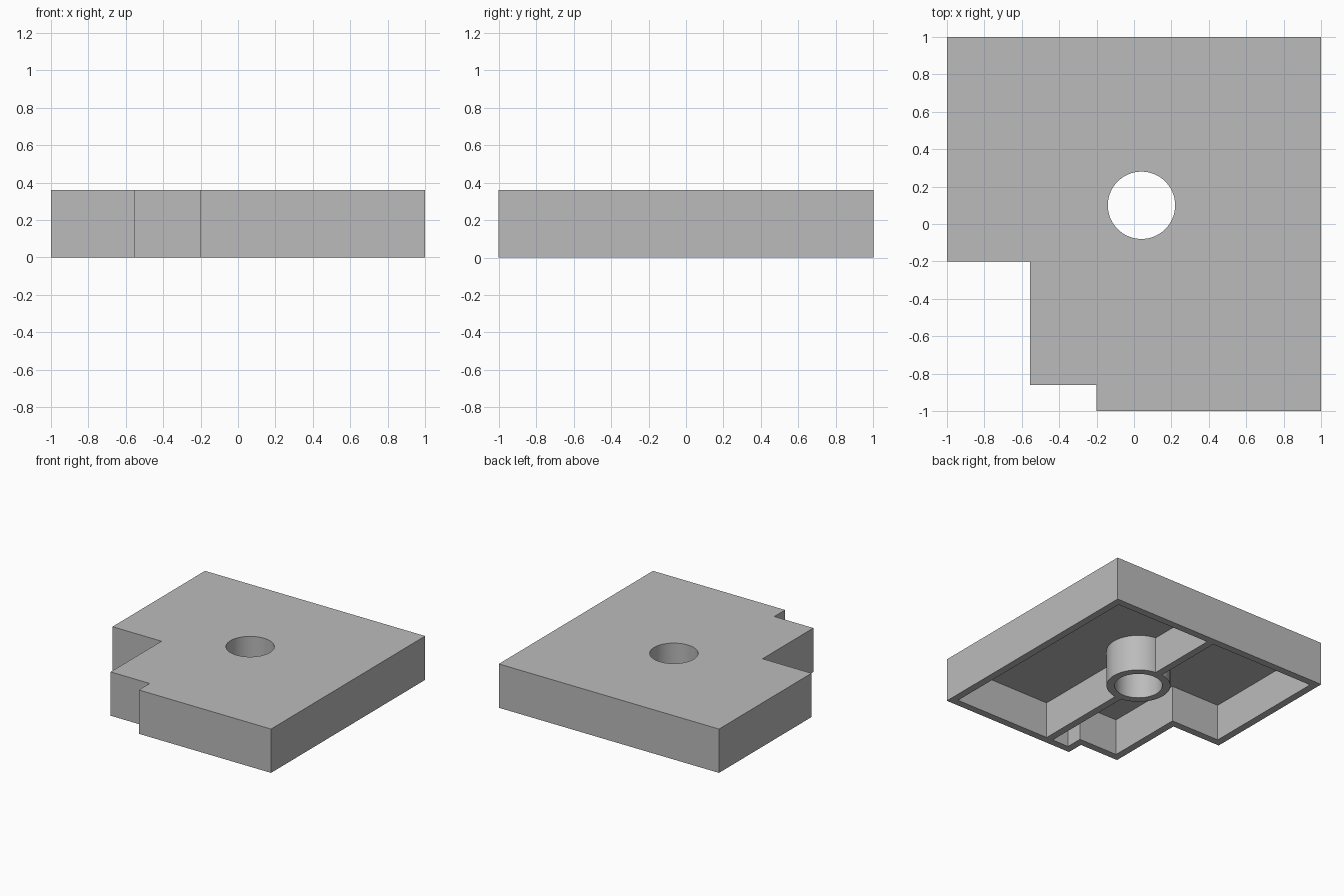
import bpy, bmesh, math

cube = bpy.data.objects.get("Cube")
if cube:
    bpy.data.objects.remove(cube, do_unlink=True)

HEIGHT, WALL = 0.36, 0.06
HOLE_X, HOLE_Y, HOLE_R = 0.04, 0.10, 0.18

grey = bpy.data.materials.new("plain_grey")
grey.use_nodes = True
colour = (0.5, 0.5, 0.5, 1)
grey.diffuse_color = colour
grey.node_tree.nodes["Principled BSDF"].inputs["Base Color"].default_value = colour


def prism(name, outline, z0, z1):
    """Extrude a counter-clockwise outline from z0 to z1."""
    bm = bmesh.new()
    face = bm.faces.new([bm.verts.new((x, y, z0)) for x, y in outline])
    top = bmesh.ops.extrude_face_region(bm, geom=[face])["geom"]
    verts = [v for v in top if isinstance(v, bmesh.types.BMVert)]
    bmesh.ops.translate(bm, verts=verts, vec=(0, 0, z1 - z0))
    bmesh.ops.recalc_face_normals(bm, faces=bm.faces)
    mesh = bpy.data.meshes.new(name)
    bm.to_mesh(mesh)
    bm.free()
    mesh.materials.append(grey)
    obj = bpy.data.objects.new(name, mesh)
    bpy.context.collection.objects.link(obj)
    return obj


def rectangle(x0, x1, y0, y1):
    return [(x0, y0), (x1, y0), (x1, y1), (x0, y1)]


def circle(radius, sides=64):
    angles = [2 * math.pi * i / sides for i in range(sides)]
    return [(HOLE_X + radius * math.cos(a), HOLE_Y + radius * math.sin(a)) for a in angles]


def inset(outline, d):
    """Move every edge of a right-angled outline inward by d."""
    result = []
    for i, (x, y) in enumerate(outline):
        shift = [0, 0]
        for (ax, ay), (bx, by) in ((outline[i - 1], (x, y)),
                                   ((x, y), outline[(i + 1) % len(outline)])):
            length = math.hypot(bx - ax, by - ay)
            shift[0] -= d * (by - ay) / length
            shift[1] += d * (bx - ax) / length
        result.append((x + shift[0], y + shift[1]))
    return result


def combine(target, tool, operation):
    mod = target.modifiers.new(tool.name, "BOOLEAN")
    mod.operation, mod.object, mod.solver = operation, tool, "EXACT"
    bpy.context.view_layer.objects.active = target
    bpy.ops.object.modifier_apply(modifier=mod.name)
    bpy.data.objects.remove(tool, do_unlink=True)


# Stepped outer block, hollowed from below
outline = [(-0.2, -1), (1, -1), (1, 1), (-1, 1), (-1, -0.2),
           (-0.555, -0.2), (-0.555, -0.86), (-0.2, -0.86)]
shell = prism("hollow_shell", outline, 0, HEIGHT)
combine(shell, prism("cavity", inset(outline, WALL), -0.1, HEIGHT - WALL), "DIFFERENCE")

# Stiffening rib and central tube under the top plate
middle = HEIGHT - WALL / 2
rib = rectangle(HOLE_X - WALL / 2, HOLE_X + WALL / 2, -1 + WALL / 2, 1 - WALL / 2)
combine(shell, prism("rib", rib, 0, middle), "UNION")
combine(shell, prism("tube", circle(HOLE_R + WALL), 0, middle), "UNION")

# Round through hole
combine(shell, prism("bore", circle(HOLE_R), -0.1, HEIGHT + 0.1), "DIFFERENCE")

# Smooth the round walls, keep the edges sharp
shell.select_set(True)
bpy.context.view_layer.objects.active = shell
bpy.ops.object.shade_smooth_by_angle(angle=math.radians(30))
